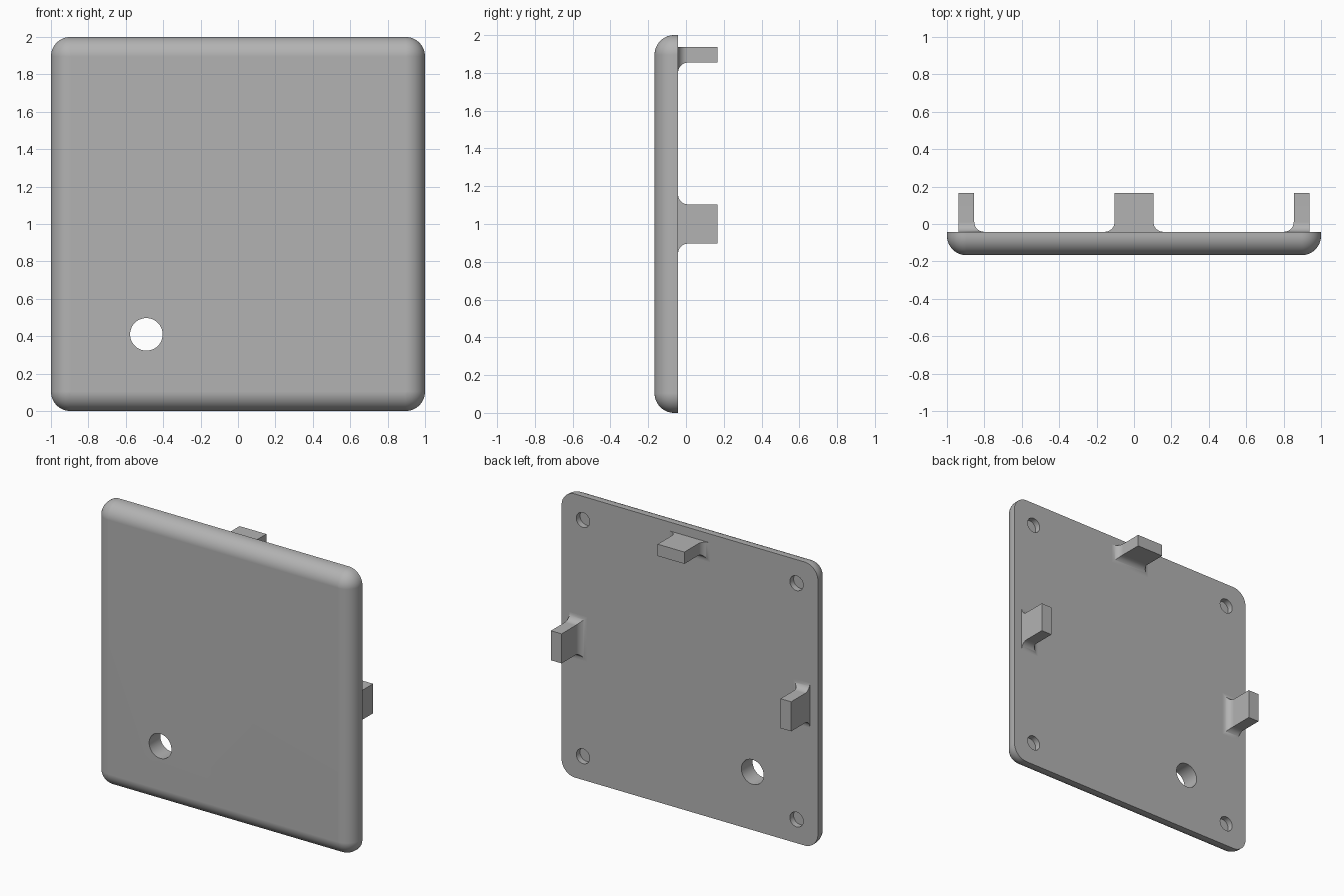
import bpy
import bmesh
from math import cos, sin, pi, radians

cube = bpy.data.objects.get("Cube")
if cube:
    bpy.data.objects.remove(cube, do_unlink=True)

UNIT = 1 / 48                        # the plate is 96 units wide
FRONT, BACK, TIP = -8 * UNIT, -2 * UNIT, 8 * UNIT
ROUND = 5 * UNIT                     # plate corner and front edge radius
FILLET = 2.5 * UNIT                  # tab root radius
STEPS = 12

grey = bpy.data.materials.new("plain grey")
grey.use_nodes = True
grey.diffuse_color = (0.45, 0.45, 0.45, 1)
grey.node_tree.nodes["Principled BSDF"].inputs["Base Color"].default_value = (0.45, 0.45, 0.45, 1)


def loft(name, rings):
    """Skin a stack of equal-length rings and cap both ends."""
    bm = bmesh.new()
    loops = [[bm.verts.new(p) for p in ring] for ring in rings]
    n = len(loops[0])
    for a, b in zip(loops, loops[1:]):
        for i in range(n):
            j = (i + 1) % n
            bm.faces.new((a[i], a[j], b[j], b[i]))
    bm.faces.new(loops[0])
    bm.faces.new(loops[-1])
    bmesh.ops.remove_doubles(bm, verts=bm.verts, dist=1e-5)
    bmesh.ops.recalc_face_normals(bm, faces=bm.faces)
    mesh = bpy.data.meshes.new(name)
    bm.to_mesh(mesh)
    bm.free()
    mesh.materials.append(grey)
    obj = bpy.data.objects.new(name, mesh)
    bpy.context.collection.objects.link(obj)
    return obj


def activate(obj):
    bpy.ops.object.select_all(action='DESELECT')
    obj.select_set(True)
    bpy.context.view_layer.objects.active = obj


def smooth(obj):
    activate(obj)
    bpy.ops.object.shade_smooth_by_angle(angle=radians(30))
    mod = obj.modifiers.new("Even normals", 'WEIGHTED_NORMAL')
    mod.keep_sharp = True


def rounded_square(y, radius):
    """Square outline whose corners share fixed arc centres."""
    c = 1 - ROUND
    ring = []
    for k, (sx, sz) in enumerate(((1, 1), (-1, 1), (-1, -1), (1, -1))):
        for i in range(STEPS + 1):
            t = (k + i / STEPS) * pi / 2
            ring.append((sx * c + radius * cos(t), y, 1 + sz * c + radius * sin(t)))
    return ring


def cut_hole(obj, x, z, radius, y0, y1):
    bpy.ops.mesh.primitive_cylinder_add(vertices=48, radius=radius, depth=y1 - y0,
                                        location=(x, (y0 + y1) / 2, z),
                                        rotation=(pi / 2, 0, 0))
    cutter = bpy.context.object
    cutter.hide_render = True
    cutter.data.materials.append(grey)
    activate(obj)
    mod = obj.modifiers.new("Hole", 'BOOLEAN')
    mod.operation, mod.solver, mod.object = 'DIFFERENCE', 'EXACT', cutter
    bpy.ops.object.modifier_apply(modifier=mod.name)
    bpy.data.objects.remove(cutter, do_unlink=True)


# Cover plate with a fully rounded front edge
rings = [rounded_square(BACK, ROUND)]
for i in range(STEPS + 1):
    t = i / STEPS * pi / 2
    rings.append(rounded_square(FRONT + ROUND * (1 - sin(t)), ROUND * cos(t)))
plate = loft("cover_plate", rings)

# Through hole and four blind corner sockets in the back
cut_hole(plate, -0.49, 0.41, 0.087, FRONT - 0.1, BACK + 0.1)
for sx in (-1, 1):
    for sz in (-1, 1):
        cut_hole(plate, sx * 40 * UNIT, 1 + sz * 40 * UNIT, 2.5 * UNIT,
                 BACK - 2 * UNIT, BACK + 0.1)
smooth(plate)


def tab(name, place):
    """Clip tab: flush outer side, root fillet on the other three sides."""
    half, outer, inner = 5 * UNIT, 45 * UNIT, 41 * UNIT
    levels = [(BACK - 0.005, FILLET)]
    for i in range(STEPS + 1):
        t = i / STEPS * pi / 2
        levels.append((BACK + FILLET * (1 - cos(t)), FILLET * (1 - sin(t))))
    levels.append((TIP, 0))
    rings = []
    for y, grow in levels:
        corners = ((inner - grow, -half - grow), (outer, -half - grow),
                   (outer, half + grow), (inner - grow, half + grow))
        rings.append([place(out, side, y) for out, side in corners])
    smooth(loft(name, rings))


# Three tabs: both sides and the top
tab("left_tab", lambda out, side, y: (out, y, 1 + side))
tab("right_tab", lambda out, side, y: (-out, y, 1 + side))
tab("top_tab", lambda out, side, y: (side, y, 1 + out))
